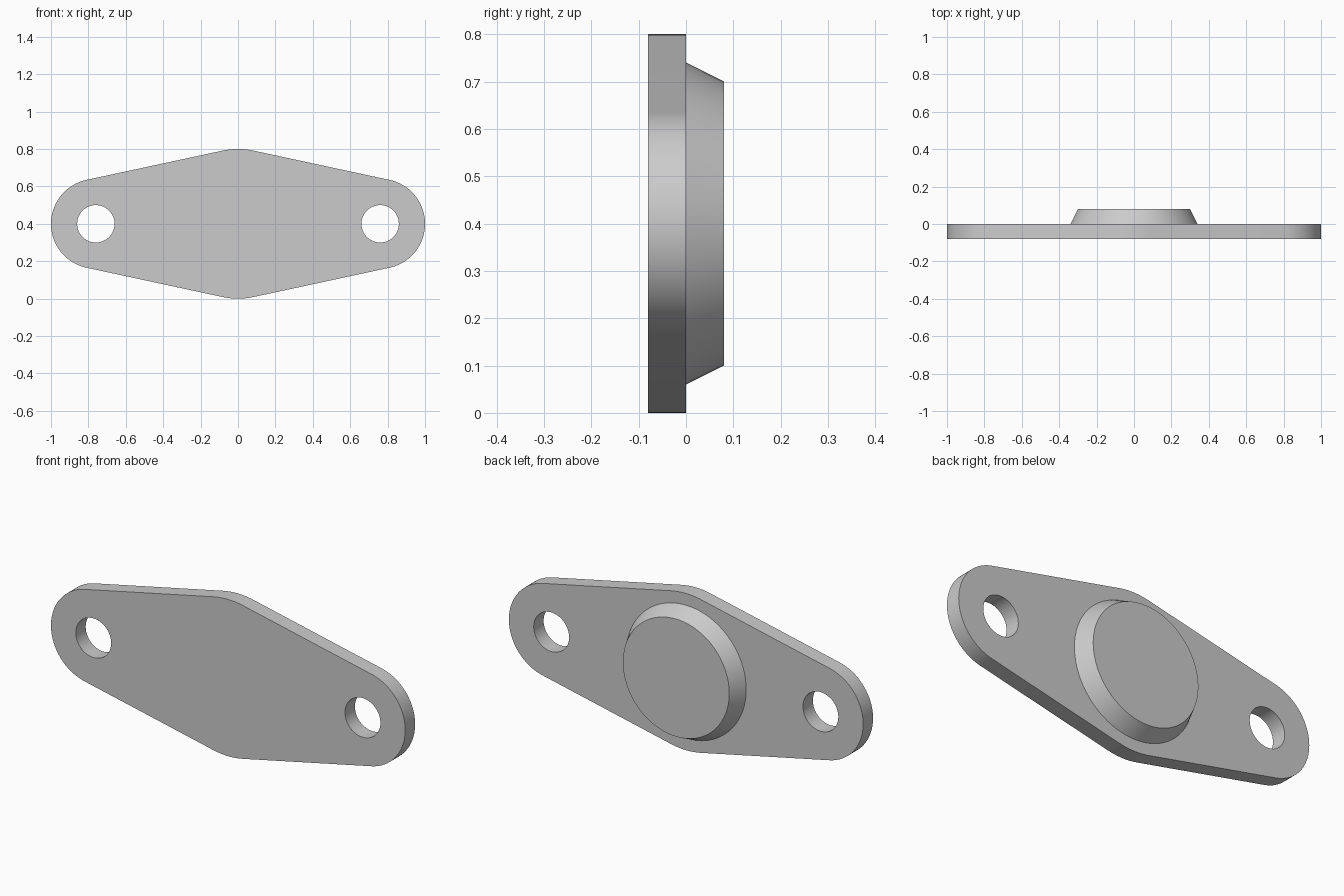
import bpy, bmesh, math

cube = bpy.data.objects.get("Cube")
if cube:
    bpy.data.objects.remove(cube, do_unlink=True)

CENTRE_Z = 0.4
END_X, END_R = 0.76, 0.24
MID_R, HOLE_R = 0.4, 0.1
THICK = 0.08

grey = bpy.data.materials.new("plain grey")
grey.use_nodes = True
colour = (0.6, 0.6, 0.6, 1)
grey.diffuse_color = colour
grey.node_tree.nodes["Principled BSDF"].inputs["Base Color"].default_value = colour


def arc(cx, radius, start, end, steps):
    """Points on an arc in the xz plane, both ends included."""
    angles = [start + (end - start) * i / steps for i in range(steps + 1)]
    return [(cx + radius * math.cos(a), CENTRE_Z + radius * math.sin(a)) for a in angles]


def finish(name, bm):
    bmesh.ops.recalc_face_normals(bm, faces=bm.faces)
    mesh = bpy.data.meshes.new(name)
    bm.to_mesh(mesh)
    bm.free()
    mesh.materials.append(grey)
    obj = bpy.data.objects.new(name, mesh)
    bpy.context.collection.objects.link(obj)
    bpy.ops.object.select_all(action="DESELECT")
    obj.select_set(True)
    bpy.context.view_layer.objects.active = obj
    bpy.ops.object.shade_smooth_by_angle(angle=math.radians(30))


# Flange plate: arcs joined by their common tangents, with two bolt holes
tilt = math.asin((MID_R - END_R) / END_X)
side = math.pi / 2 - tilt
outline = (arc(END_X, END_R, -side, side, 48)
           + arc(0, MID_R, side, math.pi - side, 12)
           + arc(-END_X, END_R, math.pi - side, math.pi + side, 48)
           + arc(0, MID_R, math.pi + side, 2 * math.pi - side, 12))
holes = [arc(x, HOLE_R, 0, 2 * math.pi, 48)[:-1] for x in (-END_X, END_X)]

bm = bmesh.new()
for loop in [outline] + holes:
    verts = [bm.verts.new((x, -THICK, z)) for x, z in loop]
    for a, b in zip(verts, verts[1:] + verts[:1]):
        bm.edges.new((a, b))
bmesh.ops.triangle_fill(bm, edges=bm.edges[:], use_beauty=True, normal=(0, -1, 0))
extruded = bmesh.ops.extrude_face_region(bm, geom=bm.faces[:], use_keep_orig=True)
moved = [v for v in extruded["geom"] if isinstance(v, bmesh.types.BMVert)]
bmesh.ops.translate(bm, verts=moved, vec=(0, THICK, 0))
finish("flange_plate", bm)

# Tapered round boss on the back
bm = bmesh.new()
rings = []
for y, radius in ((0, 0.34), (THICK, 0.3)):
    rings.append([bm.verts.new((x, y, z)) for x, z in arc(0, radius, 0, 2 * math.pi, 96)[:-1]])
base, top = rings
for i in range(len(base)):
    bm.faces.new((base[i - 1], base[i], top[i], top[i - 1]))
bm.faces.new(top)
finish("tapered_boss", bm)
